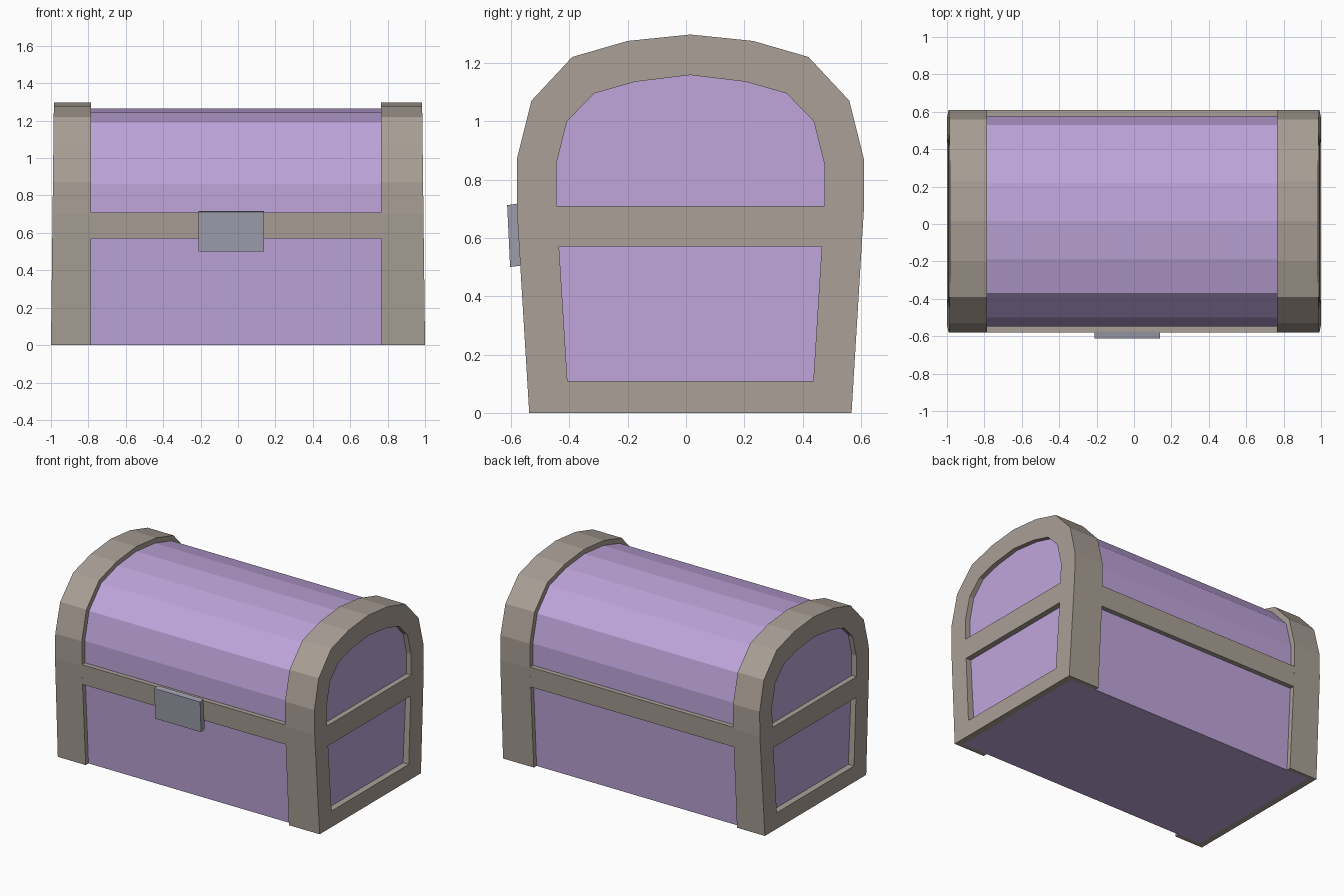
import bpy
import bmesh
from mathutils import Vector

cube = bpy.data.objects.get("Cube")
if cube:
    bpy.data.objects.remove(cube, do_unlink=True)


def material(name, color):
    m = bpy.data.materials.new(name)
    m.use_nodes = True
    m.diffuse_color = (*color, 1)
    m.node_tree.nodes["Principled BSDF"].inputs["Base Color"].default_value = (*color, 1)
    return m


LILAC = material("lilac panel", (0.52, 0.38, 0.71))
TAUPE = material("taupe trim", (0.40, 0.35, 0.305))
STEEL = material("grey steel", (0.34, 0.34, 0.415))

MID = 0.015          # y of the chest's plane of symmetry
PANEL = 0.955        # x of the recessed end panels
RAIL = (0.57, 0.71)  # bottom and top of the middle rail


def loft(name, sections, mat, closed=False):
    """Skin equal-sized sections; cap the ends unless the loft is a closed ring."""
    bm = bmesh.new()
    rows = [[bm.verts.new(p) for p in s] for s in sections]
    for a, b in zip(rows, rows[1:] + (rows[:1] if closed else [])):
        for i in range(len(a)):
            j = (i + 1) % len(a)
            bm.faces.new((a[i], a[j], b[j], b[i]))
    if not closed:
        bm.faces.new(rows[0])
        bm.faces.new(rows[-1])
    bmesh.ops.recalc_face_normals(bm, faces=bm.faces)
    mesh = bpy.data.meshes.new(name)
    bm.to_mesh(mesh)
    bm.free()
    mesh.materials.append(mat)
    obj = bpy.data.objects.new(name, mesh)
    bpy.context.collection.objects.link(obj)
    return obj


def mirrored(half):
    """Full arch, front foot to back foot, from (half width, z) pairs ending at the apex."""
    return [(MID - w, z) for w, z in half] + [(MID + w, z) for w, z in half[-2::-1]]


def shrink(half, f=0.945):
    """Pull a half profile inward to the body surface."""
    return [(w * f, z if z <= 0.7 else 0.7 + (z - 0.7) * f) for w, z in half]


def end_x(z):
    """The end faces lean in slightly towards the top."""
    return 1 - 0.012 * z


def wall(z):
    """Half width of the sloping lower wall."""
    return 0.5525 + 0.0425 * min(z / 0.7, 1)


outer_half = [(wall(0), 0), (wall(0.7), 0.7), (0.595, 0.87), (0.545, 1.07),
              (0.405, 1.22), (0.215, 1.275), (0, 1.297)]
opening_half = [(0.4215, 0.11), (0.459, 0.71), (0.459, 0.855), (0.4225, 1.0),
                (0.33, 1.095), (0.19, 1.135), (0, 1.158)]
outer, opening = mirrored(outer_half), mirrored(opening_half)
inner = mirrored(shrink(outer_half))

# Body with domed lid
loft("chest_body", [[(x, y, z) for y, z in inner] for x in (-PANEL, PANEL)], LILAC)

for side, s, band_x in (("left", 1, 0.765), ("right", -1, 0.787)):
    # Raised strap wrapping over the body near each end
    loft(side + "_strap",
         [[(s * band_x, *o), (s * PANEL, *o), (s * PANEL, *i), (s * band_x, *i)]
          for o, i in zip(outer, inner)], TAUPE)
    # Frame around the end panels
    loft(side + "_end_frame",
         [[(s * PANEL, *o), (s * end_x(o[1]), *o), (s * end_x(i[1]), *i), (s * PANEL, *i)]
          for o, i in zip(outer, opening)], TAUPE, closed=True)
    # Rail dividing the upper and lower end panels
    loft(side + "_end_rail",
         [[(s * PANEL, y, RAIL[0]), (s * end_x(RAIL[0]), y, RAIL[0]),
           (s * end_x(RAIL[1]), y, RAIL[1]), (s * PANEL, y, RAIL[1])]
          for y in (MID - 0.459, MID + 0.459)], TAUPE)

# Long rails on the front and back
for name, s in (("front_rail", -1), ("back_rail", 1)):
    loft(name,
         [[(x, MID + s * wall(z) * f, z)
           for z, f in ((RAIL[0], 0.93), (RAIL[0], 1), (RAIL[1], 1), (RAIL[1], 0.93))]
          for x in (-0.787, 0.765)], TAUPE)

# Latch plate following the slope of the front wall
loft("latch_plate",
     [[(x, -0.565, 0.505), (x, -0.603, 0.5), (x, -0.613, 0.712), (x, -0.575, 0.718)]
      for x in (-0.21, 0.14)], STEEL)
